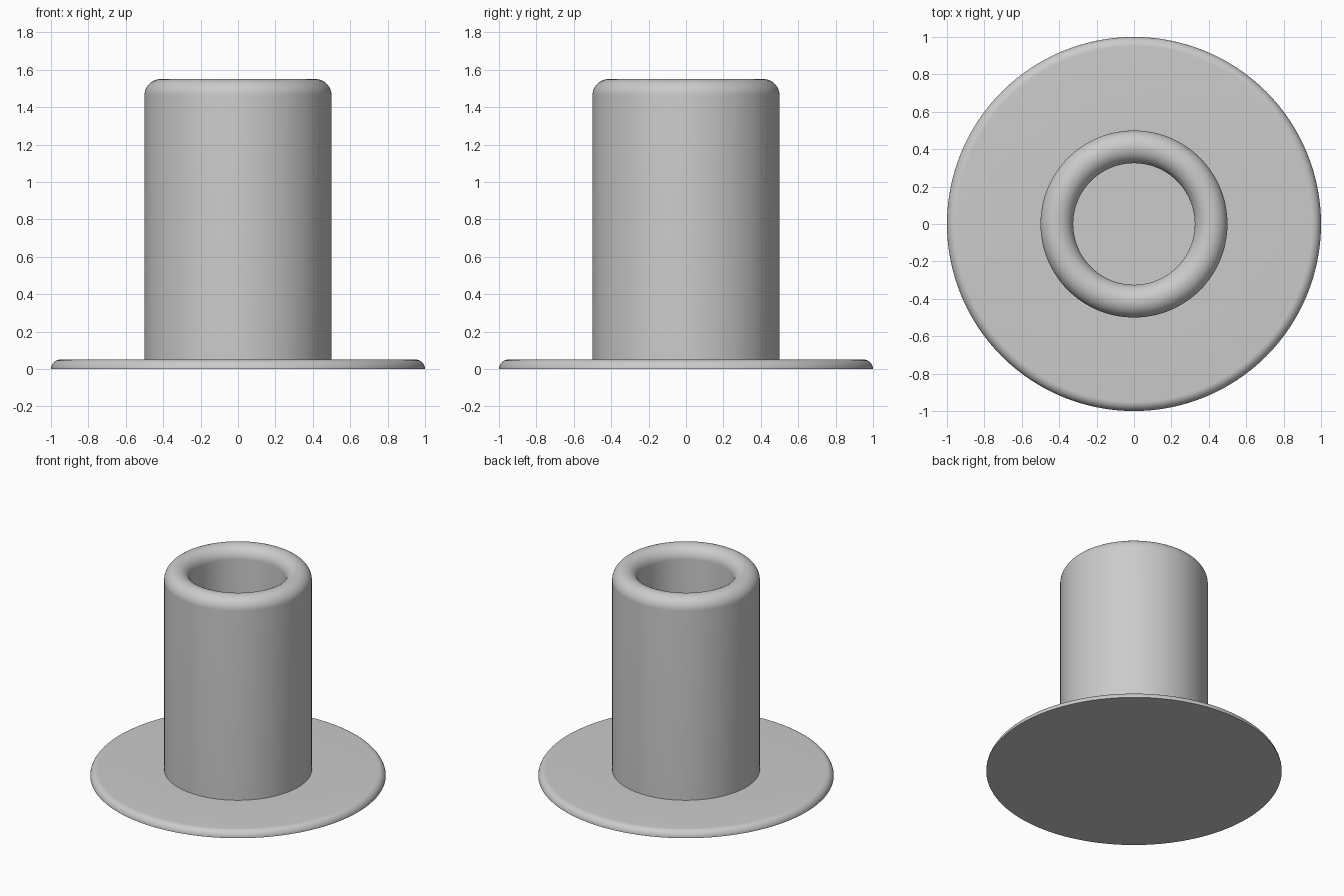
import bpy, bmesh, math

default = bpy.data.objects.get("Cube")
if default:
    bpy.data.objects.remove(default, do_unlink=True)

grey = bpy.data.materials.new("plain grey")
grey.use_nodes = True
colour = (0.6, 0.6, 0.6, 1)
grey.diffuse_color = colour
grey.node_tree.nodes["Principled BSDF"].inputs["Base Color"].default_value = colour


def arc(r, z, radius, start, end, steps):
    """Profile points along an arc, angles in degrees."""
    angles = [math.radians(start + (end - start) * i / steps) for i in range(steps + 1)]
    return [(r + radius * math.cos(a), z + radius * math.sin(a)) for a in angles]


def lathe(name, profile, sides=128):
    """Spin an (r, z) profile around the z axis."""
    bm = bmesh.new()
    verts = [bm.verts.new((r, 0, z)) for r, z in profile]
    edges = [bm.edges.new(pair) for pair in zip(verts, verts[1:])]
    bmesh.ops.spin(bm, geom=verts + edges, axis=(0, 0, 1), cent=(0, 0, 0),
                   angle=math.tau, steps=sides, use_duplicate=False)
    bmesh.ops.remove_doubles(bm, verts=bm.verts, dist=0.0001)
    bmesh.ops.recalc_face_normals(bm, faces=bm.faces)
    mesh = bpy.data.meshes.new(name)
    bm.to_mesh(mesh)
    bm.free()
    mesh.materials.append(grey)
    obj = bpy.data.objects.new(name, mesh)
    bpy.context.collection.objects.link(obj)
    bpy.ops.object.select_all(action="DESELECT")
    obj.select_set(True)
    bpy.context.view_layer.objects.active = obj
    bpy.ops.object.shade_smooth_by_angle(angle=math.radians(35))
    return obj


OUTER, INNER, HEIGHT, THICK = 0.5, 0.325, 1.55, 0.05
RIM = (OUTER - INNER) / 2

# One watertight body: flange with rounded upper edge, tube, rolled rim and bore
flange = [(0, 0)] + arc(1 - THICK, 0, THICK, 0, 90, 10)
tube = [(OUTER, THICK)] + arc(OUTER - RIM, HEIGHT - RIM, RIM, 0, 180, 24)
bore = [(INNER, THICK), (0, THICK)]
lathe("flanged_tube", flange + tube + bore)
